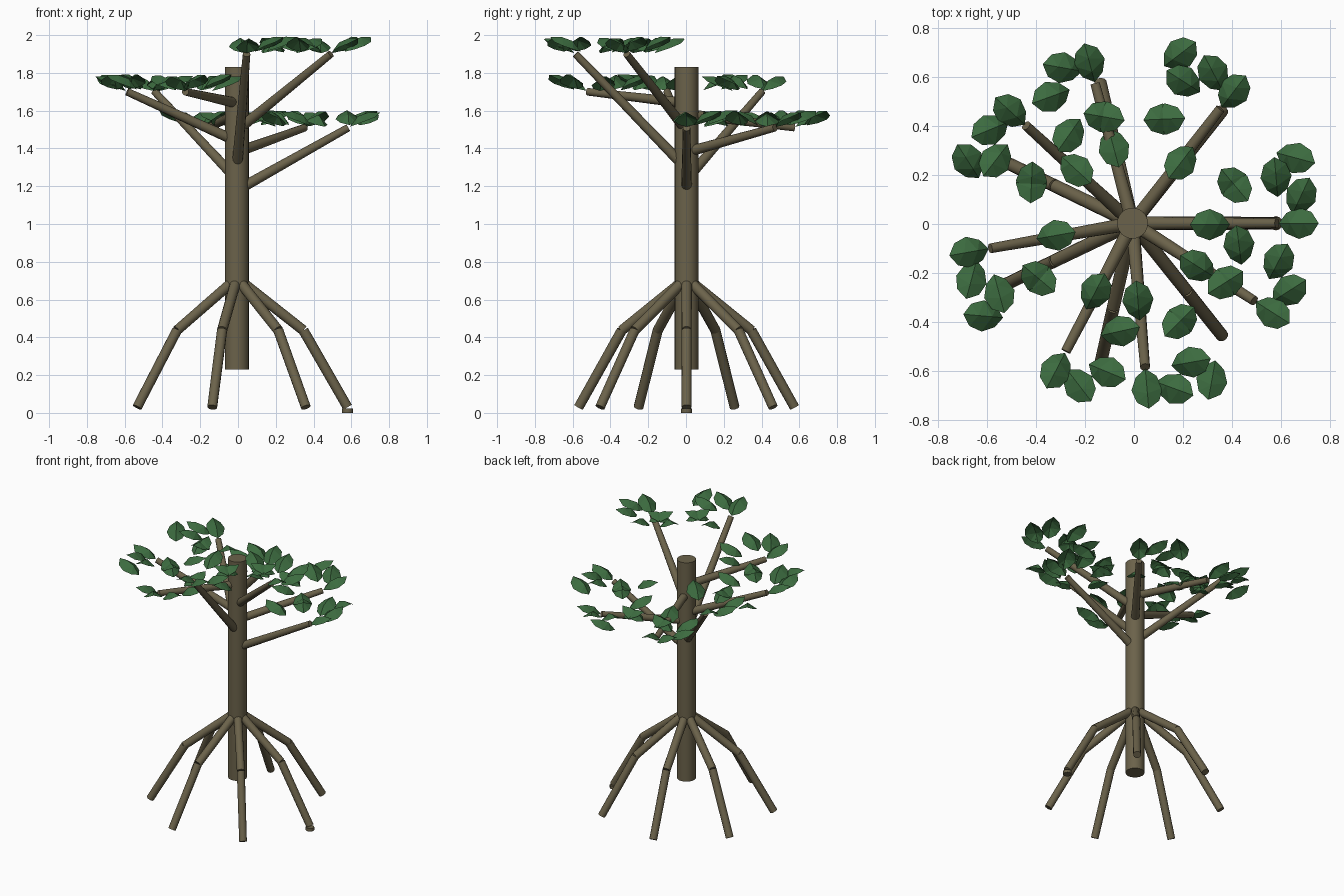
import bpy, bmesh, math
from mathutils import Vector, Matrix

if "Cube" in bpy.data.objects:
    bpy.data.objects.remove(bpy.data.objects["Cube"])

CX, CY = -0.006, 0.003  # trunk axis


def material(name, rgb):
    m = bpy.data.materials.new(name)
    m.diffuse_color = (*rgb, 1)
    m.use_nodes = True
    m.node_tree.nodes["Principled BSDF"].inputs["Base Color"].default_value = m.diffuse_color
    return m


BARK = material("bark brown", (0.147, 0.123, 0.069))
GREEN = material("leaf green", (0.045, 0.147, 0.05))


def finish(bm, name, mat, smooth=True):
    me = bpy.data.meshes.new(name)
    bm.to_mesh(me)
    bm.free()
    ob = bpy.data.objects.new(name, me)
    bpy.context.collection.objects.link(ob)
    me.materials.append(mat)
    if smooth:
        bpy.ops.object.select_all(action='DESELECT')
        bpy.context.view_layer.objects.active = ob
        ob.select_set(True)
        bpy.ops.object.shade_smooth_by_angle(angle=math.radians(50))
    return ob


def rod(bm, a, b, r1, r2, sides=12):
    """Tapered capped cylinder from a to b."""
    d = b - a
    rot = Vector((0, 0, 1)).rotation_difference(d).to_matrix().to_4x4()
    bmesh.ops.create_cone(bm, cap_ends=True, segments=sides, radius1=r1, radius2=r2,
                          depth=d.length, matrix=Matrix.Translation((a + b) / 2) @ rot)


def polar(r, ang, z):
    return Vector((CX + r * math.cos(ang), CY + r * math.sin(ang), z))


# Trunk
bm = bmesh.new()
rod(bm, Vector((CX, CY, 0.23)), Vector((CX, CY, 1.83)), 0.063, 0.063, 24)
finish(bm, "trunk", BARK)

# Stilt roots, each bent at a knee
for i in range(7):
    a = math.tau * i / 7
    bm = bmesh.new()
    top, knee, foot = polar(0.03, a, 0.69), polar(0.352, a, 0.437), polar(0.586, a, 0.03)
    rod(bm, top, knee, 0.028, 0.027)
    rod(bm, knee, foot, 0.027, 0.026)
    finish(bm, f"stilt_root_{i}", BARK)

# Small root stub under the first foot
bm = bmesh.new()
rod(bm, Vector((0.58, CY, 0)), Vector((0.58, CY, 0.022)), 0.029, 0.029)
finish(bm, "root_stub", BARK)


def leaf(bm, pos, yaw, pitch):
    """Pointed leaf folded down either side of a raised midrib."""
    m = Matrix.Translation(pos) @ Matrix.Rotation(yaw, 4, 'Z') @ Matrix.Rotation(-pitch, 4, 'Y')
    rib = [(-0.088, 0, -0.024), (-0.03, 0, 0.018), (0.03, 0, 0.022), (0.09, 0, 0.004)]
    edge = [(-0.055, 0.042, -0.022), (0.0, 0.064, -0.018), (0.055, 0.046, -0.012)]
    r = [bm.verts.new(m @ Vector(p)) for p in rib]
    for s in (1, -1):
        e = [bm.verts.new(m @ Vector((x, s * y, z))) for x, y, z in edge]
        for f in ((r[0], r[1], e[0]), (r[1], e[1], e[0]), (r[1], r[2], e[1]),
                  (r[2], e[2], e[1]), (r[2], r[3], e[2])):
            bm.faces.new(f if s < 0 else f[::-1])


# Leaf layout along a branch: radius, angle, yaw, lift above the branch tip
LEAVES = [(0.675, 0, 0, 0.052), (0.695, 9, 65, 0.06), (0.32, -1, 180, 0.055),
          (0.615, 17.5, 95, 0.062), (0.445, 20.5, 130, 0.052)]
# Extra leaves: the outer set has a twin facing back, as does the inner pair
OUTER = [(0.715, 22, -15, 0.06), (0.445, 20.5, 310, 0.056)]
INNER = [(0.45, 0, 65, 0.052), (0.45, 0, 245, 0.056)]

# Branches spiral round the trunk by the golden angle, tips on three levels
for i in range(8):
    a = math.radians(137.5 * i)
    tip_z = (1.51, 1.70, 1.90)[i % 3]
    bm = bmesh.new()
    rod(bm, polar(0.03, a, 1.195 + 0.064 * i), polar(0.59, a, tip_z), 0.028, 0.02)
    finish(bm, f"branch_{i}", BARK)

    layout = LEAVES + (OUTER if i < 5 else INNER if i < 7 else [])
    bm = bmesh.new()
    for r, off, yaw, lift in layout:
        leaf(bm, polar(r, a + math.radians(off), tip_z + lift),
             a + math.radians(yaw), math.radians(16))
    for f in bm.faces:
        f.normal_update()
        if f.normal.z < 0:
            f.normal_flip()
    finish(bm, f"leaves_{i}", GREEN, smooth=False)
